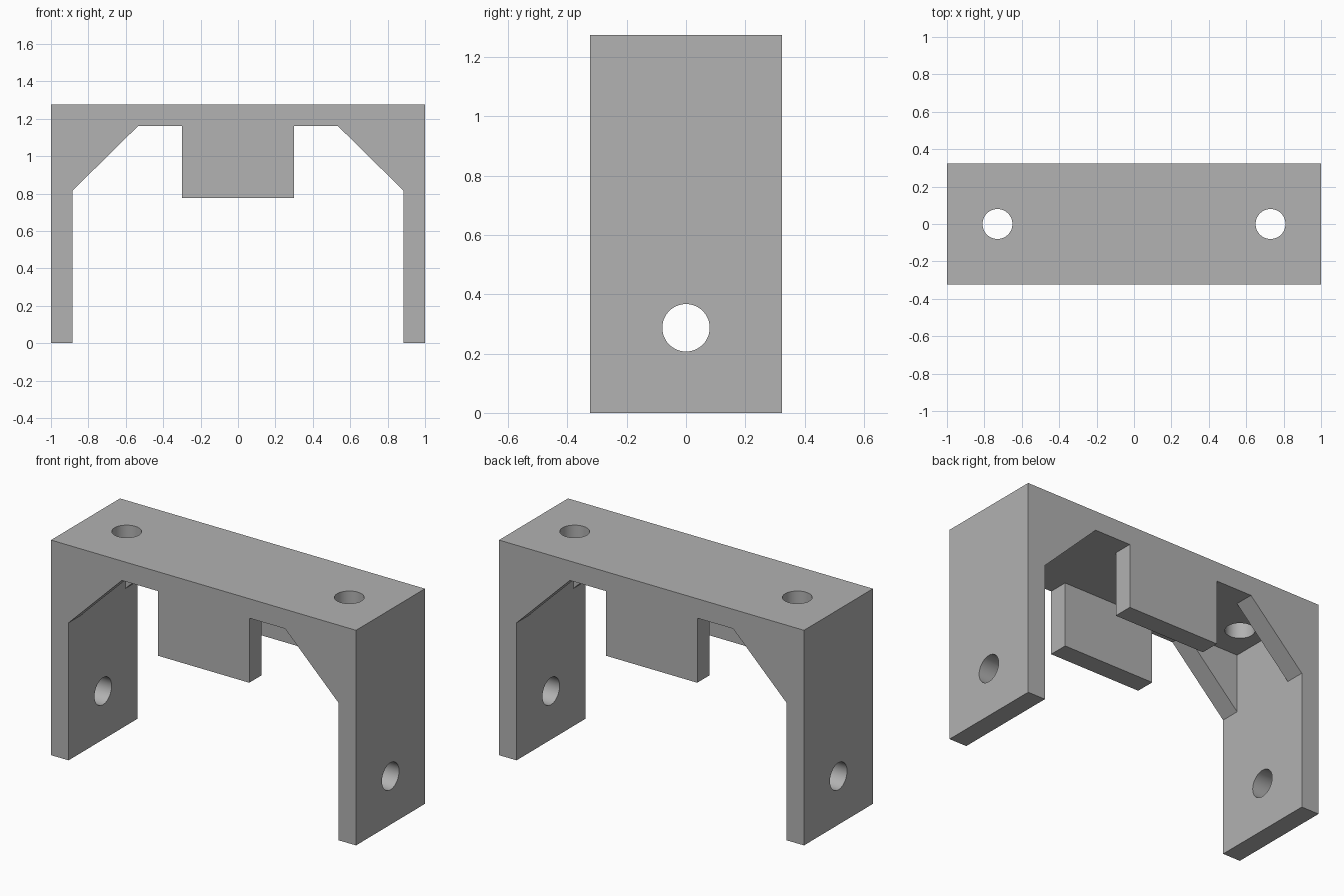
import bpy, bmesh, math
from mathutils import Matrix

if "Cube" in bpy.data.objects:
    bpy.data.objects.remove(bpy.data.objects["Cube"], do_unlink=True)

HEIGHT, HALF_DEPTH, WALL = 1.275, 0.323, 0.115
INNER_X, CEILING = 1 - WALL, HEIGHT - WALL
HOLE_RADIUS = 0.08

grey = bpy.data.materials.new("plain grey")
grey.use_nodes = True
colour = (0.445, 0.445, 0.445, 1)
grey.diffuse_color = colour
grey.node_tree.nodes["Principled BSDF"].inputs["Base Color"].default_value = colour


def make_object(name, bm):
    bmesh.ops.recalc_face_normals(bm, faces=bm.faces)
    mesh = bpy.data.meshes.new(name)
    bm.to_mesh(mesh)
    bm.free()
    mesh.materials.append(grey)
    obj = bpy.data.objects.new(name, mesh)
    bpy.context.collection.objects.link(obj)
    return obj


def prism(name, outline, half_depth):
    """Extrude an x-z outline along y, centred on y = 0."""
    bm = bmesh.new()
    face = bm.faces.new([bm.verts.new((x, -half_depth, z)) for x, z in outline])
    ext = bmesh.ops.extrude_face_region(bm, geom=[face])["geom"]
    bmesh.ops.translate(bm, vec=(0, 2 * half_depth, 0),
                        verts=[v for v in ext if isinstance(v, bmesh.types.BMVert)])
    return make_object(name, bm)


def drill(name, location, length, axis):
    bm = bmesh.new()
    turn = Matrix.Rotation(math.pi / 2, 4, "Y") if axis == "X" else Matrix()
    bmesh.ops.create_cone(bm, cap_ends=True, segments=48, radius1=HOLE_RADIUS,
                          radius2=HOLE_RADIUS, depth=length,
                          matrix=Matrix.Translation(location) @ turn)
    return make_object(name, bm)


# Bracket silhouette: legs, corner gussets, top plate and central tab
half = [(1, HEIGHT), (1, 0), (INNER_X, 0), (INNER_X, 0.815),
        (0.535, CEILING), (0.3, CEILING), (0.3, 0.777)]
bracket = prism("bracket", half + [(-x, z) for x, z in reversed(half)], HALF_DEPTH)

# Channel between the front and back gussets and tabs
channel = [(-INNER_X, -0.2), (INNER_X, -0.2), (INNER_X, CEILING), (-INNER_X, CEILING)]
cutters = [prism("channel_cutter", channel, HALF_DEPTH - WALL)]

# Screw holes in both legs and in the top plate
cutters.append(drill("leg_hole_cutter", (0, 0, 0.287), 2.4, "X"))
for side, x in (("left", 0.73), ("right", -0.73)):
    cutters.append(drill(side + "_top_hole_cutter", (x, 0, HEIGHT), 0.5, "Z"))

bpy.context.view_layer.objects.active = bracket
for cutter in cutters:
    mod = bracket.modifiers.new(cutter.name, "BOOLEAN")
    mod.operation, mod.solver, mod.object = "DIFFERENCE", "EXACT", cutter
    bpy.ops.object.modifier_apply(modifier=mod.name)
for cutter in cutters:
    bpy.data.objects.remove(cutter, do_unlink=True)

# Smooth hole walls, crisp edges elsewhere
bracket.select_set(True)
bpy.ops.object.shade_smooth_by_angle(angle=math.radians(30))
